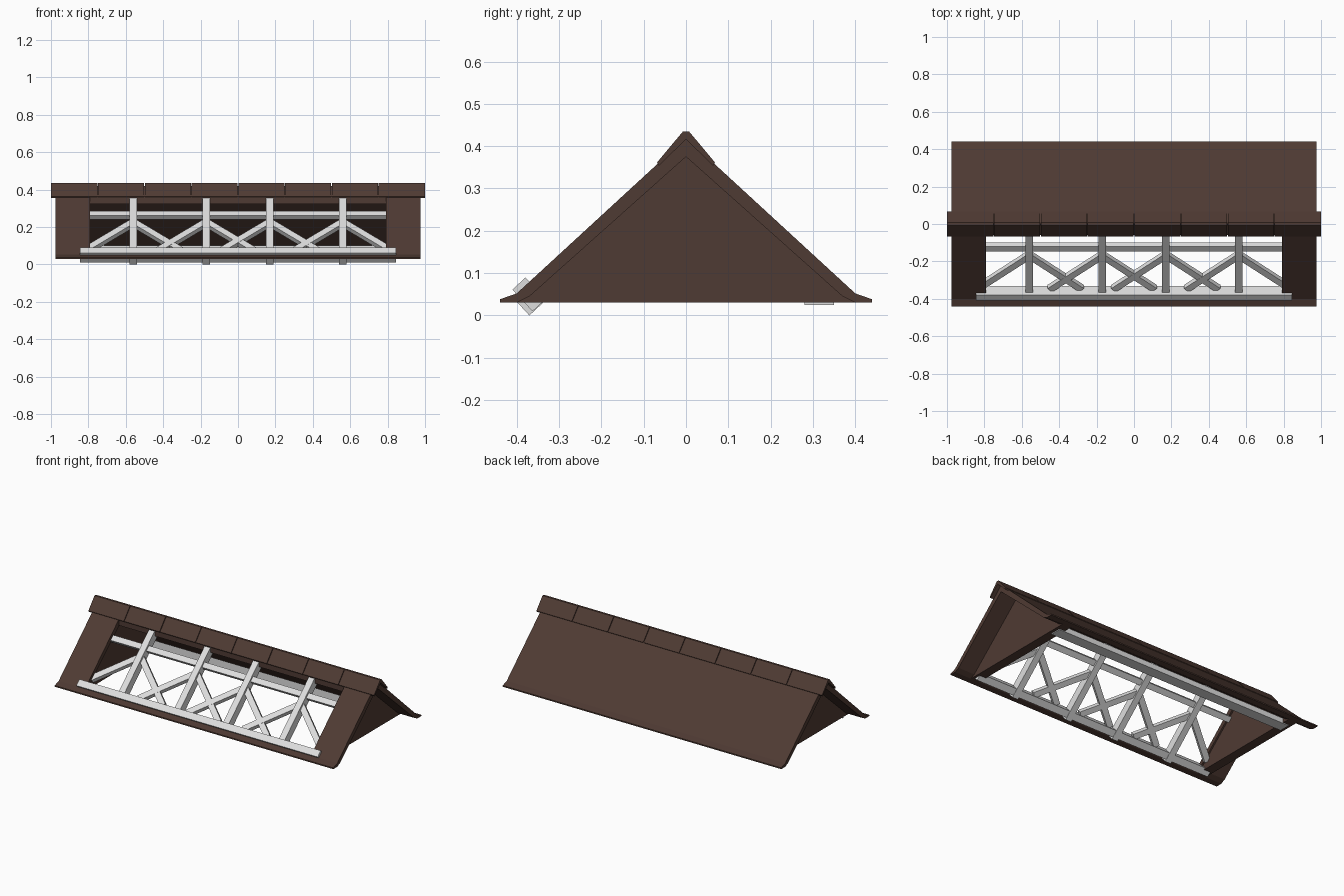
import bpy, bmesh, math
from mathutils import Vector, Matrix

if "Cube" in bpy.data.objects:
    bpy.data.objects.remove(bpy.data.objects["Cube"])


def material(name, rgb):
    m = bpy.data.materials.new(name)
    m.diffuse_color = (*rgb, 1)
    m.use_nodes = True
    m.node_tree.nodes["Principled BSDF"].inputs["Base Color"].default_value = m.diffuse_color
    return m


BROWN = material("dark brown roofing", (0.078, 0.043, 0.033))
PALE = material("pale timber", (0.73, 0.73, 0.73))


def finish(bm, name, mat):
    bmesh.ops.recalc_face_normals(bm, faces=bm.faces)
    me = bpy.data.meshes.new(name)
    bm.to_mesh(me)
    bm.free()
    ob = bpy.data.objects.new(name, me)
    me.materials.append(mat)
    bpy.context.collection.objects.link(ob)
    return ob


def extrude_x(name, profile, x0, x1, mat=BROWN):
    """Prism of a (y, z) outline between two x positions."""
    bm = bmesh.new()
    f = bm.faces.new([bm.verts.new((x0, y, z)) for y, z in profile])
    r = bmesh.ops.extrude_face_region(bm, geom=[f])
    vs = [g for g in r["geom"] if isinstance(g, bmesh.types.BMVert)]
    bmesh.ops.translate(bm, vec=(x1 - x0, 0, 0), verts=vs)
    return finish(bm, name, mat)


# Front slope frame: u = x, v = up the slope from the ridge, w = outward normal
ANG = math.atan2(0.37, 0.40)
SLOPE = Matrix.Translation((0, 0, 0.42)) @ Matrix.Rotation(ANG, 4, 'X')


def slope_box(name, u, v, w, turn=0.0, mat=PALE):
    """Box given by u, v, w ranges on the front slope, turned about its centre."""
    c = Vector([(a + b) / 2 for a, b in (u, v, w)])
    s = [b - a for a, b in (u, v, w)]
    bm = bmesh.new()
    bmesh.ops.create_cube(bm, size=1, matrix=SLOPE @ Matrix.Translation(c)
                          @ Matrix.Rotation(turn, 4, 'Z') @ Matrix.Diagonal((*s, 1)))
    return finish(bm, name, mat)


def slope_bar(name, p, q, width, w):
    """Bar between two (u, v) points on the front slope."""
    d = Vector(q) - Vector(p)
    m = (Vector(p) + Vector(q)) / 2
    h = d.length / 2
    slope_box(name, (m.x - h, m.x + h), (m.y - width / 2, m.y + width / 2), w,
              math.atan2(d.y, d.x))


# Roof slopes with flared eaves; the front one is left open in the middle
L, OPEN = 0.975, 0.79
back = [(0, 0.42), (0.40, 0.052), (0.44, 0.038), (0.44, 0.03), (0.40, 0.03),
        (0.37, 0.045), (0, 0.375)]
front = [(-y, z) for y, z in back]
extrude_x("back_slope", back, -L, L)
extrude_x("front_slope_left", front, -L, -OPEN)
extrude_x("front_slope_right", front, OPEN, L)
extrude_x("front_eave", [(-0.44, 0.03), (-0.44, 0.038), (-0.40, 0.052), (-0.386, 0.065),
                         (-0.368, 0.046), (-0.40, 0.03)], -OPEN, OPEN)
extrude_x("front_ridge_strip", [(0, 0.42), (-0.06, 0.364), (-0.06, 0.322), (0, 0.375)],
          -OPEN, OPEN)

# Ridge cap in eight lengths
cap = [(-0.068, 0.362), (-0.007, 0.435), (0.007, 0.435), (0.068, 0.362),
       (0.064, 0.354), (0, 0.416), (-0.064, 0.354)]
for i in range(8):
    x = -1 + i * 0.25
    extrude_x("ridge_cap", cap, x + (0.002 if i else 0), x + (0.248 if i < 7 else 0.25))

# Set-back gable walls
for s in (-1, 1):
    extrude_x("gable_wall", [(-0.40, 0.03), (0.40, 0.03), (0, 0.385)], s * 0.80, s * 0.86)

# Timber frame: bottom rail, upper rail, back wall plate
slope_box("bottom_rail", (-0.845, 0.845), (-0.545, -0.503), (-0.055, 0.015))
slope_box("upper_rail", (-0.80, 0.80), (-0.215, -0.18), (-0.047, -0.0175))
extrude_x("back_wall_plate", [(0.28, 0.025), (0.35, 0.025), (0.35, 0.058), (0.28, 0.10)],
          -0.84, 0.84, PALE)

# Posts with a pair of diagonal braces each
for x in (-0.56, -0.17, 0.17, 0.56):
    slope_box("post", (x - 0.02, x + 0.02), (-0.557, -0.06), (-0.057, -0.006))
    for s in (-1, 1):
        outer = abs(x + s * 0.28) > 0.8
        k = 0.86 if outer else 1.0
        slope_bar("brace", (x, -0.255), (x + s * 0.28 * k, -0.255 - 0.245 * k), 0.036,
                  (-0.047, -0.0175 - 0.001 * (s > 0)))
